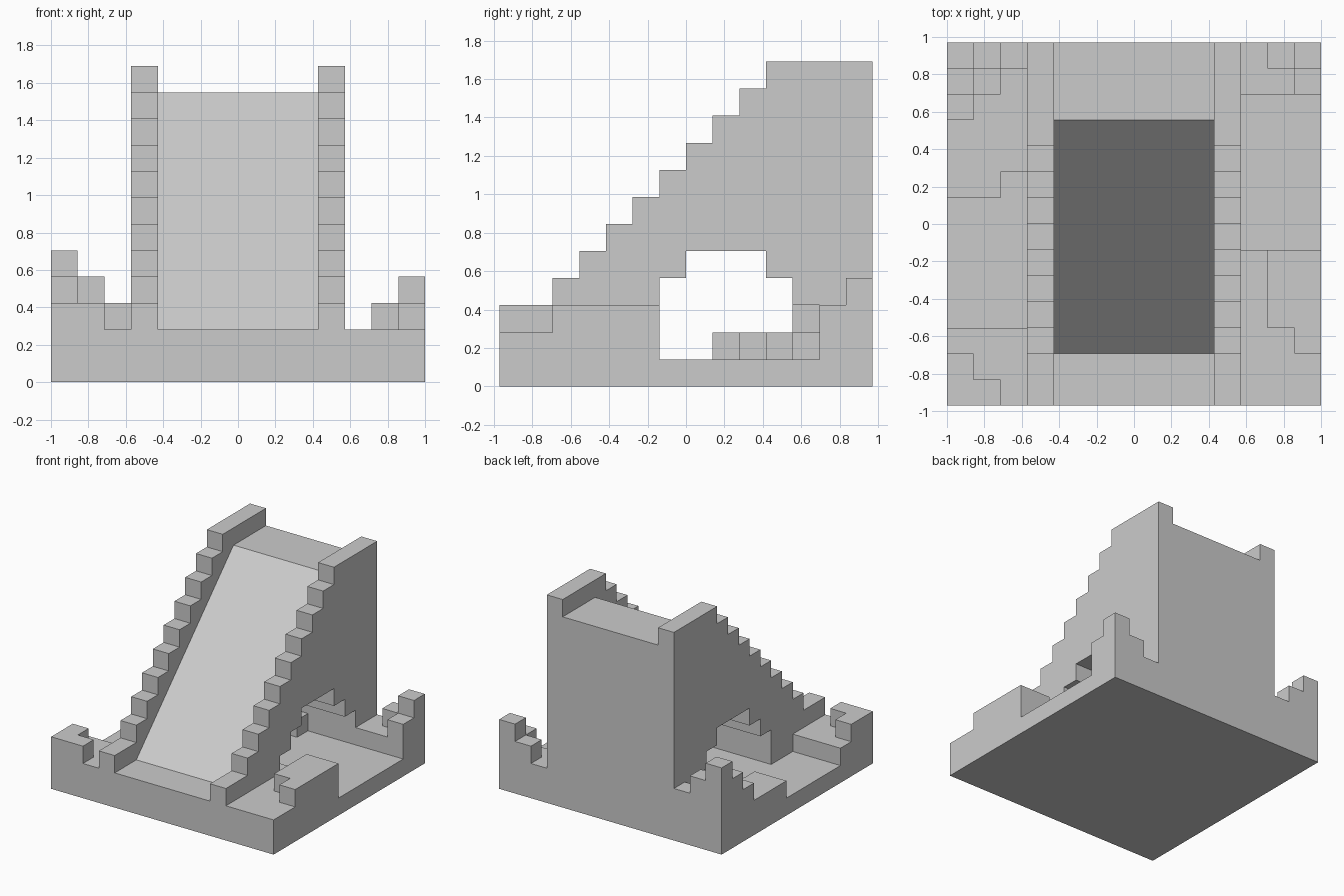
import bpy, bmesh
from mathutils import Vector

if "Cube" in bpy.data.objects:
    bpy.data.objects.remove(bpy.data.objects["Cube"])

# Everything sits on a 14 x 14 x 12 cell grid
def P(i, j, k):
    return Vector((-1 + i / 7, -0.971 + j * 1.942 / 14, k * 0.1409))

def prism(name, points, lo, hi, axis):
    """Extrude a grid outline: axis 'z' takes (x, y) points, 'x' takes (y, z)."""
    place = (lambda p, t: P(p[0], p[1], t)) if axis == 'z' else (lambda p, t: P(t, p[0], p[1]))
    bm = bmesh.new()
    a = [bm.verts.new(place(p, lo)) for p in points]
    b = [bm.verts.new(place(p, hi)) for p in points]
    bm.faces.new(a)
    bm.faces.new(b)
    n = len(points)
    for s in range(n):
        bm.faces.new((a[s], a[(s + 1) % n], b[(s + 1) % n], b[s]))
    bmesh.ops.recalc_face_normals(bm, faces=bm.faces)
    mesh = bpy.data.meshes.new(name)
    bm.to_mesh(mesh)
    bm.free()
    ob = bpy.data.objects.new(name, mesh)
    bpy.context.collection.objects.link(ob)
    return ob

def rect(i0, i1, j0, j1):
    return [(i0, j0), (i1, j0), (i1, j1), (i0, j1)]

# Channel floor and the two stepped banks beside it
prism("floor_slab", rect(0, 14, 0, 14), 0, 1, 'z')
prism("front_bank", [(0, 0), (14, 0), (14, 6), (7, 6), (7, 5), (3, 5), (3, 4),
                     (3, 3), (0, 3)], 1, 2, 'z')
prism("back_bank", [(0, 14), (0, 8), (2, 8), (2, 9), (4, 9), (4, 10), (7, 10),
                    (7, 11), (8, 11), (8, 12), (14, 12), (14, 14)], 1, 2, 'z')

# Stepped arch of the tunnel, from back to front along the underside
arch = [(12, 2), (12, 3), (11, 3), (11, 4), (10, 4), (10, 5),
        (7, 5), (7, 4), (6, 4), (6, 3), (5, 3), (5, 2)]

# Ramp body between the side walls
prism("ramp_body", [(2, 2), (11, 11), (14, 11), (14, 2)] + arch, 4, 10, 'x')

# Stair-topped side walls
stairs = [(0, 2), (0, 3)]
for s in range(9):
    stairs += [(2 + s, 3 + s), (2 + s, 4 + s)]
stairs += [(14, 12), (14, 2)]
for side, i in (("left", 3), ("right", 10)):
    prism(side + "_stair_wall", stairs + arch, i, i + 1, 'x')

# Low corner parapets
prism("front_left_parapet", [(0, 0), (2, 0), (2, 1), (1, 1), (1, 2), (0, 2)], 2, 3, 'z')
prism("front_right_parapet", [(12, 3), (13, 3), (13, 2), (14, 2), (14, 6), (12, 6)], 2, 3, 'z')

# Back corner turrets: shrinking staircase layers
def turret(name, corner, step, size):
    for layer in range(size):
        r = size - layer
        pts = [(corner, 14)]
        for s in range(r):
            pts += [(corner + step * s, 14 - r + s), (corner + step * (s + 1), 14 - r + s)]
        pts.append((corner + step * r, 14))
        prism(f"{name}_{layer + 1}", pts, 2 + layer, 3 + layer, 'z')

turret("back_left_turret", 0, 1, 3)
turret("back_right_turret", 14, -1, 2)
